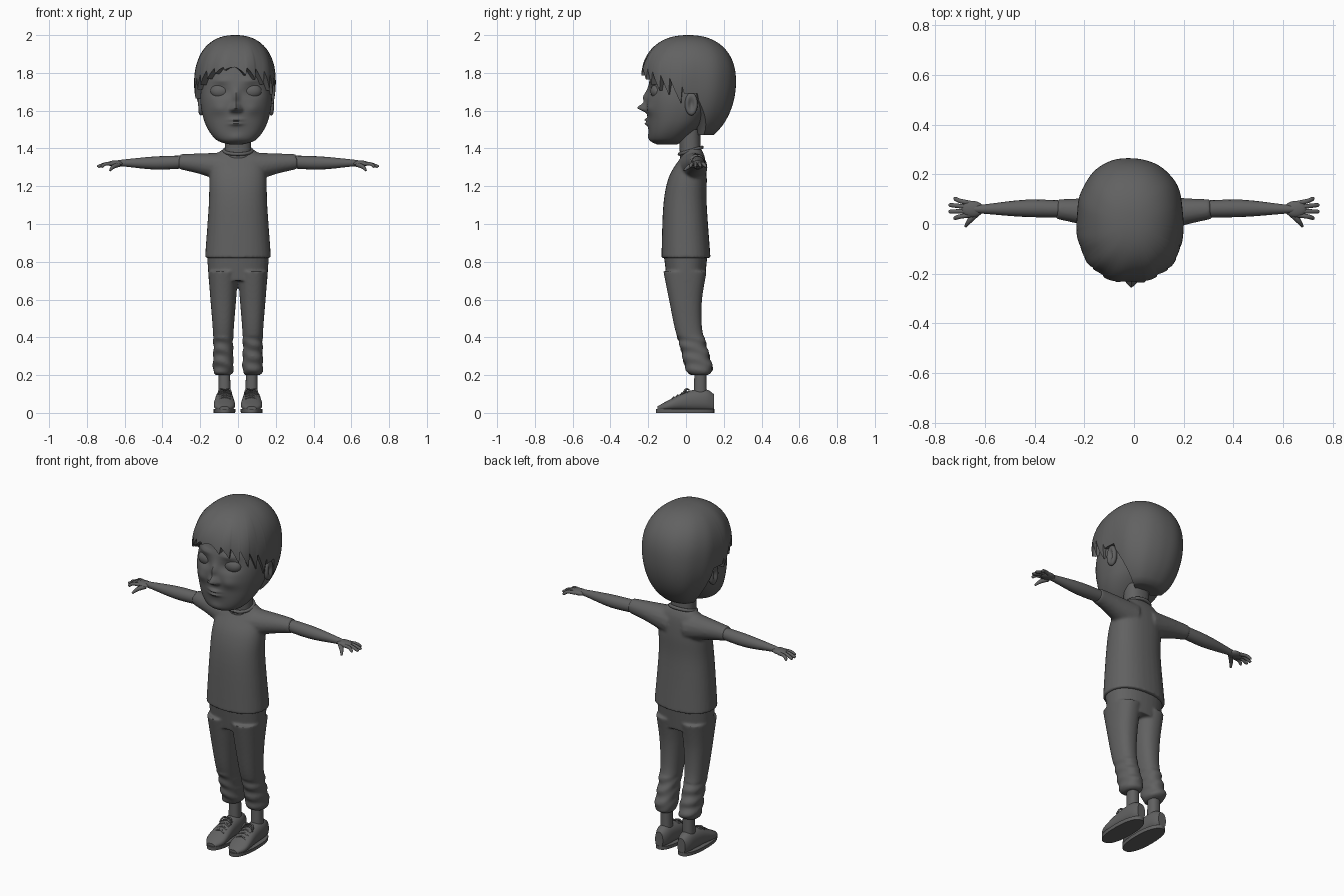
import bpy, bmesh, math
from mathutils import Vector, Matrix

cube = bpy.data.objects.get("Cube")
if cube:
    bpy.data.objects.remove(cube)

GREY = (0.12, 0.12, 0.12, 1)
mat = bpy.data.materials.new("dark grey")
mat.use_nodes = True
mat.diffuse_color = GREY
shader = mat.node_tree.nodes["Principled BSDF"]
shader.inputs["Base Color"].default_value = GREY
shader.inputs["Roughness"].default_value = 0.7

SIDES = {"left": 1, "right": -1}
HEAD_X = -.01


def catmull(rows, steps):
    """Smoothly fill in rows between the given ones."""
    filled = []
    for i in range(len(rows) - 1):
        before, start = rows[max(i - 1, 0)], rows[i]
        end, after = rows[i + 1], rows[min(i + 2, len(rows) - 1)]
        for k in range(steps):
            t = k / steps
            filled.append([q + t * (r - p + t * (2 * p - 5 * q + 4 * r - s + t * (3 * (q - r) + s - p))) / 2
                           for p, q, r, s in zip(before, start, end, after)])
    return filled + [list(rows[-1])]


def rounded(angle, power=2.3):
    """Point on a unit rounded square; angle zero points to the front."""
    return [math.copysign(abs(value) ** (2 / power), value)
            for value in (math.sin(angle), -math.cos(angle))]


def bridge(bm, rings):
    """Skin a list of vertex rings and cap both ends."""
    count = len(rings[0])
    for low, high in zip(rings, rings[1:]):
        for i in range(count):
            j = (i + 1) % count
            bm.faces.new((low[i], low[j], high[j], high[i]))
    bm.faces.new(rings[0])
    bm.faces.new(rings[-1])


def stack(bm, rows, centre=0, axis="z", count=32, steps=6):
    """Rows hold a place on the axis, half the width in x, then low and high of the third side."""
    rings = []
    for place, half, low, high in catmull(rows, steps):
        ring = []
        for i in range(count):
            u, v = rounded(math.tau * i / count)
            x, side = centre + half * u, (low + high + (high - low) * v) / 2
            ring.append(bm.verts.new((x, side, place) if axis == "z" else (x, place, side)))
        rings.append(ring)
    bridge(bm, rings)


def tube(bm, points, flip=1, count=16):
    """Round tapered tube; each point is x, y, z, radius."""
    path = [(Vector((x * flip, y, z)), radius) for x, y, z, radius in catmull(points, 4)]
    rings = []
    for i, (point, radius) in enumerate(path):
        along = path[min(i + 1, len(path) - 1)][0] - path[max(i - 1, 0)][0]
        turn = along.to_track_quat("Z", "Y")
        angles = [math.tau * k / count for k in range(count)]
        rings.append([bm.verts.new(point + turn @ Vector((radius * math.cos(a), radius * math.sin(a), 0)))
                      for a in angles])
    bridge(bm, rings)


def ball(bm, centre, radii):
    place = Matrix.Translation(centre) @ Matrix.Diagonal((*radii, 1))
    bmesh.ops.create_uvsphere(bm, u_segments=32, v_segments=20, radius=1, matrix=place)


def finish(bm, name, voxel=0):
    """Make a smooth object; a voxel size blends overlapping pieces into one skin."""
    bmesh.ops.recalc_face_normals(bm, faces=bm.faces)
    mesh = bpy.data.meshes.new(name)
    bm.to_mesh(mesh)
    bm.free()
    mesh.materials.append(mat)
    ob = bpy.data.objects.new(name, mesh)
    bpy.context.collection.objects.link(ob)
    if voxel:
        blend = ob.modifiers.new("blend", "REMESH")
        blend.mode, blend.voxel_size, blend.use_smooth_shade = "VOXEL", voxel, True
        soften = ob.modifiers.new("soften", "SMOOTH")
        soften.factor, soften.iterations = .5, 5
    bpy.ops.object.select_all(action="DESELECT")
    ob.select_set(True)
    bpy.context.view_layer.objects.active = ob
    bpy.ops.object.shade_smooth_by_angle(angle=math.radians(50))


# Head, with the face pushed out of its front
bm = bmesh.new()
stack(bm, [(1.42, .03, -.15, -.05), (1.45, .11, -.19, 0), (1.55, .17, -.2, .1),
           (1.7, .187, -.205, .17), (1.9, .13, -.15, .12)], HEAD_X, count=140, steps=20)
# Each bump: distance from the middle, height, width, tallness, push
bumps = {"nose": (0, 1.615, .02, .02, .05), "bridge": (0, 1.67, .016, .035, .02),
         "nostril": (.022, 1.605, .011, .012, .02), "brow": (.08, 1.76, .045, .014, .012),
         "socket": (.08, 1.7, .05, .03, -.02), "cheek": (.09, 1.61, .04, .03, .01),
         "mouth": (0, 1.54, .05, .03, .008), "chin": (0, 1.455, .04, .025, .008),
         "upper lip": (0, 1.552, .03, .007, .014), "lower lip": (0, 1.53, .03, .008, .014)}
for v in bm.verts:
    if v.co.y < -.05:
        across, height = abs(v.co.x - HEAD_X), v.co.z
        for x, z, width, tall, push in bumps.values():
            v.co.y -= push * math.exp(-((across - x) / width) ** 2 - ((height - z) / tall) ** 2)
finish(bm, "head")

# Closed eyelids and cupped ears
for side, s in SIDES.items():
    bm = bmesh.new()
    ball(bm, (HEAD_X + s * .08, -.15, 1.703), (.056, .038, .042))
    finish(bm, side + "_eyelid")
    bm = bmesh.new()
    middle = Vector((HEAD_X + s * .187, .028, 1.635))
    ball(bm, middle, (.024, .034, .06))
    for v in bm.verts:
        off = v.co - middle
        if off.x * s > 0:
            v.co.x -= s * .025 * math.exp(-(off.y / .017) ** 2 - (off.z / .035) ** 2)
    finish(bm, side + "_ear")


def hairline(angle):
    """Height of the lower hair edge: pointed fringe, gap over the ears, low nape."""
    turn = abs(math.degrees(angle))
    if turn > 100:
        return max(1.47, 1.66 - .008 * (turn - 100))
    if turn > 85:
        return 1.69
    depth = .08 * math.sin(abs(angle)) + (.03 if angle > 0 else 0)
    return 1.83 - .1 * (turn / 85) ** 3 - depth * (turn % 14) / 14


def hair_size(z):
    """Share of the full hair width left at a height."""
    crown, power, reach = (1.75, 2.3, .25) if z > 1.75 else (1.75, 2, .33)
    return max(0, 1 - (abs(z - crown) / reach) ** power) ** (1 / power)


# Hair cap, combed into soft strands, with its edge tucked in
AROUND, DOWN = 200, 40
bm = bmesh.new()
rings = [[] for _ in range(DOWN + 2)]
for i in range(AROUND):
    angle = math.tau * (i / AROUND - .5)
    u, v = rounded(angle)
    drop = math.sqrt(2 - hairline(angle))
    for j, ring in enumerate(rings):
        t = min((j + 1) / DOWN, 1)
        z = 2 - (drop * t) ** 2
        strand = t * math.cos(angle / 2) * math.sin(11 * angle + 5 * t)
        size = hair_size(z) * (1 + .012 * strand + .008 * t * math.sin(5 * angle - 4 * t))
        if j >= DOWN:
            size *= .87 if j == DOWN else .5
        ring.append(bm.verts.new((.215 * u * size - .015, .252 * v * size + .012, z)))
bridge(bm, rings)
finish(bm, "hair")

# Neck
bm = bmesh.new()
stack(bm, [(1.33, .07, -.03, .08), (1.5, .07, -.04, .075)])
finish(bm, "neck")

# Shirt: torso and sleeves blended together
bm = bmesh.new()
stack(bm, [(.82, .175, -.13, .13), (1.1, .155, -.12, .11), (1.25, .15, -.09, .11),
           (1.35, .13, -.03, .1), (1.4, .075, 0, .08)])
for s in SIDES.values():
    tube(bm, [(.06, .035, 1.3, .08), (.2, .05, 1.32, .055), (.31, .06, 1.33, .04)], s)
finish(bm, "shirt", voxel=.008)

# Collar: a ring that dips at the front
bm = bmesh.new()
angles = [math.tau * k / 16 for k in range(17)]
tube(bm, [(.074 * math.sin(a), .025 - .06 * math.cos(a), 1.388 - .018 * math.cos(a), .009) for a in angles])
finish(bm, "collar")

# Arms, palms and spread fingers
for side, s in SIDES.items():
    bm = bmesh.new()
    tube(bm, [(.25, .06, 1.33, .033), (.43, .063, 1.323, .035), (.6, .06, 1.323, .019), (.65, .06, 1.32, .015)], s)
    finish(bm, side + "_arm")
    bm = bmesh.new()
    ball(bm, (s * .65, .06, 1.32), (.045, .033, .016))
    for k in range(4):
        spread = k - 1.5
        base, tip, reach = .06 + .016 * spread, .063 + .026 * spread, .745 - .009 * spread ** 2
        tube(bm, [(.66, base, 1.318, .01), (.7, (base + tip) / 2, 1.318, .009),
                  (reach - .005, tip, 1.305, .008), (reach, tip, 1.302, .003)], s)
    tube(bm, [(.63, .045, 1.315, .013), (.66, .015, 1.303, .011), (.678, -.01, 1.283, .005)], s)
    finish(bm, side + "_hand")

# Trousers: hips and legs blended, rippled above the cuffs
bm = bmesh.new()
stack(bm, [(.7, .155, -.1, .1), (.85, .165, -.12, .115)])
for s in SIDES.values():
    stack(bm, [(.2, .04, .03, .11), (.23, .054, 0, .14), (.35, .052, -.03, .11), (.45, .056, -.06, .085),
               (.6, .068, -.09, .085), (.75, .08, -.12, .11)], s * .078, steps=10)
for v in bm.verts:
    if v.co.z < .4:
        v.co.y += .005 * math.sin(95 * v.co.z + 25 * v.co.x)
        v.co.x += .003 * math.sin(110 * v.co.z + 30 * v.co.y)
finish(bm, "trousers", voxel=.007)

# Ankles and laced shoes
for side, s in SIDES.items():
    centre = s * .072
    bm = bmesh.new()
    stack(bm, [(.08, .033, .04, .11), (.22, .03, .045, .108)], centre)
    finish(bm, side + "_ankle")
    bm = bmesh.new()
    stack(bm, [(-.15, .025, .01, .035), (-.1, .055, .01, .063), (0, .05, .01, .112),
               (.1, .042, .01, .125), (.147, .025, .01, .1)], centre, axis="y")
    finish(bm, side + "_shoe")
    bm = bmesh.new()
    stack(bm, [(0, .057, -.16, .15), (.02, .059, -.16, .15)], centre)
    finish(bm, side + "_sole")
    bm = bmesh.new()
    for k in range(4):
        y, z = -.065 + .022 * k, .08 + .011 * k
        for lean in (-.007, .007):
            tube(bm, [(.04, y - lean, z - .008, .004), (.07, y, z + .003, .004), (.1, y + lean, z - .008, .004)], s)
    for way in (-1, 1):
        tube(bm, [(.07, .015, .122, .004), (.07 + way * .025, 0, .125, .005), (.07 + way * .035, -.02, .1, .004)], s)
    finish(bm, side + "_laces")
